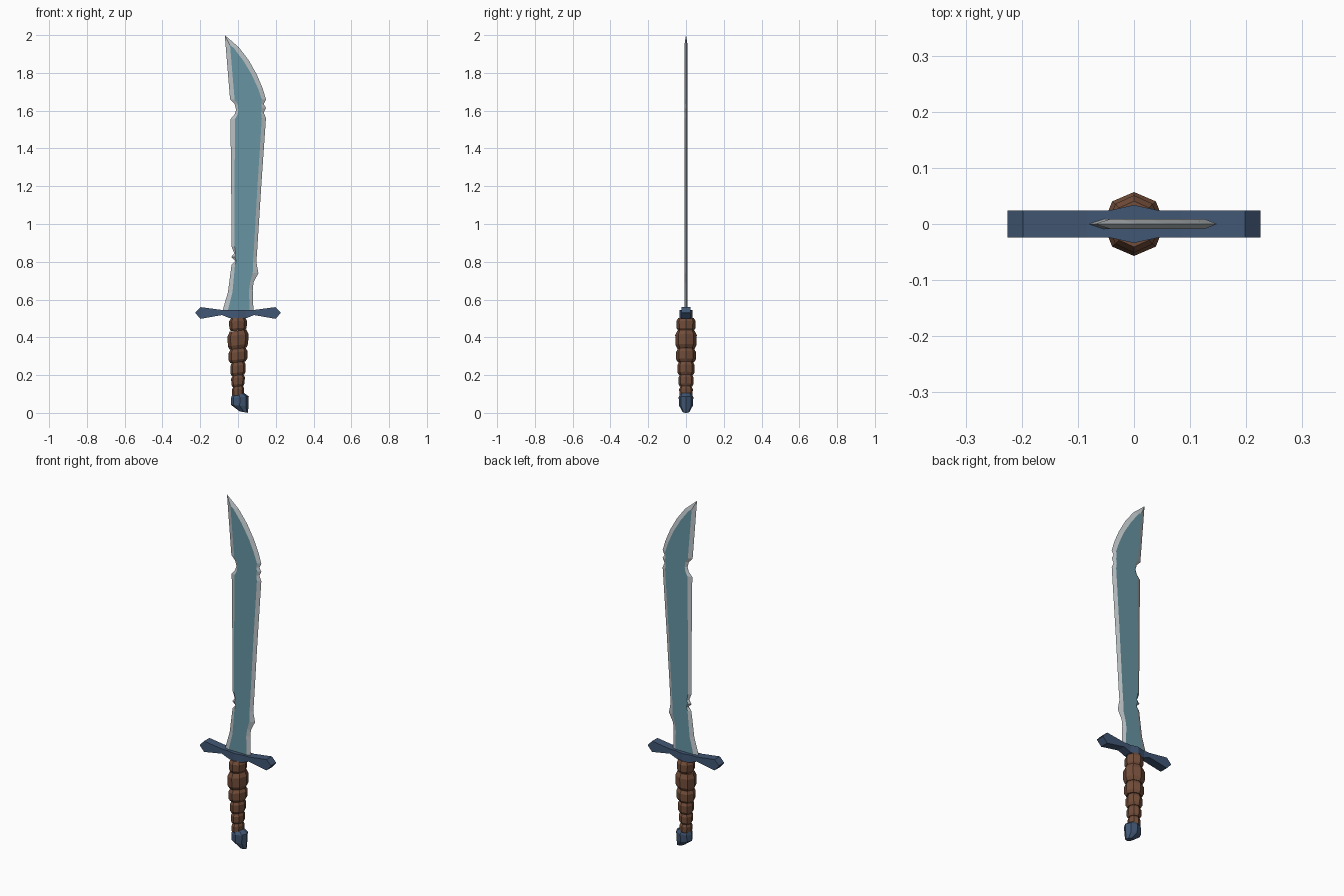
import bpy, bmesh, math


def material(name, rgb):
    m = bpy.data.materials.new(name)
    m.diffuse_color = (*rgb, 1)
    return m


TEAL = material("teal steel", (0.135, 0.30, 0.37))
SILVER = material("silver edge", (0.50, 0.54, 0.56))
NAVY = material("navy metal", (0.053, 0.095, 0.175))
BROWN = material("brown leather", (0.17, 0.075, 0.042))


def finish(bm, name, *mats):
    bmesh.ops.recalc_face_normals(bm, faces=bm.faces)
    mesh = bpy.data.meshes.new(name)
    bm.to_mesh(mesh)
    bm.free()
    for m in mats:
        mesh.materials.append(m)
    ob = bpy.data.objects.new(name, mesh)
    bpy.context.collection.objects.link(ob)
    return ob


def loft(bm, rings):
    """Skin a list of equal-length point rings and cap both ends."""
    vs = [[bm.verts.new(p) for p in r] for r in rings]
    n = len(vs[0])
    for a, b in zip(vs, vs[1:]):
        for i in range(n):
            j = (i + 1) % n
            bm.faces.new((a[i], a[j], b[j], b[i]))
    bm.faces.new(vs[0])
    bm.faces.new(vs[-1])


def octagon(z, cx, rx, ry, tilt=0.0):
    pts = []
    for k in range(8):
        a = k * math.pi / 4
        dx = rx * math.cos(a)
        pts.append((cx + dx, ry * math.sin(a), z + tilt * dx))
    return pts


# Blade: outer cutting edge (x, z) and the sideways inset of the flat face
right_edge = [
    (0.082, 0.53, 0.020), (0.078, 0.65, 0.020), (0.082, 0.69, 0.018),
    (0.108, 0.74, 0.030), (0.097, 0.80, 0.018), (0.101, 0.85, 0.018),
    (0.123, 1.20, 0.020), (0.148, 1.56, 0.022), (0.136, 1.59, 0.014),
    (0.148, 1.615, 0.022), (0.136, 1.635, 0.012), (0.148, 1.66, 0.022),
    (0.130, 1.72, 0.025), (0.100, 1.79, 0.027), (0.058, 1.865, 0.030),
    (0.005, 1.935, 0.030)]
left_edge = [
    (-0.042, 1.66, 0.024), (-0.018, 1.635, 0.016), (-0.010, 1.605, 0.012),
    (-0.018, 1.58, 0.016), (-0.040, 1.555, 0.024), (-0.036, 1.20, 0.018),
    (-0.034, 0.88, 0.016), (-0.020, 0.845, 0.008), (-0.036, 0.825, 0.020),
    (-0.015, 0.805, 0.006), (-0.034, 0.785, 0.018), (-0.040, 0.74, 0.020),
    (-0.053, 0.64, 0.024), (-0.085, 0.53, 0.028)]
outer = ([(x, z) for x, z, d in right_edge] + [(-0.07, 2.0)]
         + [(x, z) for x, z, d in left_edge])
inner = ([(x - d, z) for x, z, d in right_edge] + [(-0.042, 1.945)]
         + [(x + d, z) for x, z, d in left_edge])
bm = bmesh.new()
loft(bm, [[(x, -0.009, z) for x, z in inner],
          [(x, 0, z) for x, z in outer],
          [(x, 0.009, z) for x, z in inner]])
for f in bm.faces:
    f.material_index = 0 if len(f.verts) > 4 else 1
finish(bm, "blade", TEAL, SILVER)

# Crossguard: rectangular sections (x, top, bottom, half depth), mirrored
half = [(0.225, 0.532, 0.527, 0.024), (0.198, 0.56, 0.498, 0.024),
        (0.085, 0.545, 0.518, 0.024), (0.045, 0.545, 0.502, 0.024)]
sections = ([(-x, t, b, d) for x, t, b, d in half]
            + [(0, 0.545, 0.496, 0.034)] + half[::-1])
bm = bmesh.new()
loft(bm, [[(x, -d, b), (x, d, b), (x, d, t), (x, -d, t)]
          for x, t, b, d in sections])
finish(bm, "crossguard", NAVY)

# Grip: stacked leather wraps, each a slightly tilted barrel (bottom, top, x and y radius)
wraps = [(0.085, 0.140, 0.032, 0.036), (0.140, 0.200, 0.036, 0.041),
         (0.200, 0.268, 0.041, 0.046), (0.268, 0.340, 0.050, 0.053),
         (0.340, 0.435, 0.055, 0.057), (0.435, 0.503, 0.047, 0.051)]
bm = bmesh.new()
for i, (lo, hi, rx, ry) in enumerate(wraps):
    h = hi - lo
    tilt = 0.12 if i < 5 else 0.04
    loft(bm, [octagon(lo + u * h, 0, rx * s, ry * s, tilt)
              for u, s in ((0, 0.8), (0.2, 0.98), (0.75, 1.0), (1, 0.8))])
finish(bm, "grip", BROWN)

# Pommel: faceted cap leaning towards +x
bm = bmesh.new()
loft(bm, [octagon(0.108, 0.0, 0.028, 0.028),
          octagon(0.082, 0.010, 0.047, 0.039, 0.12),
          octagon(0.038, 0.009, 0.046, 0.036, -0.1),
          octagon(0.004, 0.031, 0.022, 0.018, -0.18)])
finish(bm, "pommel", NAVY)
